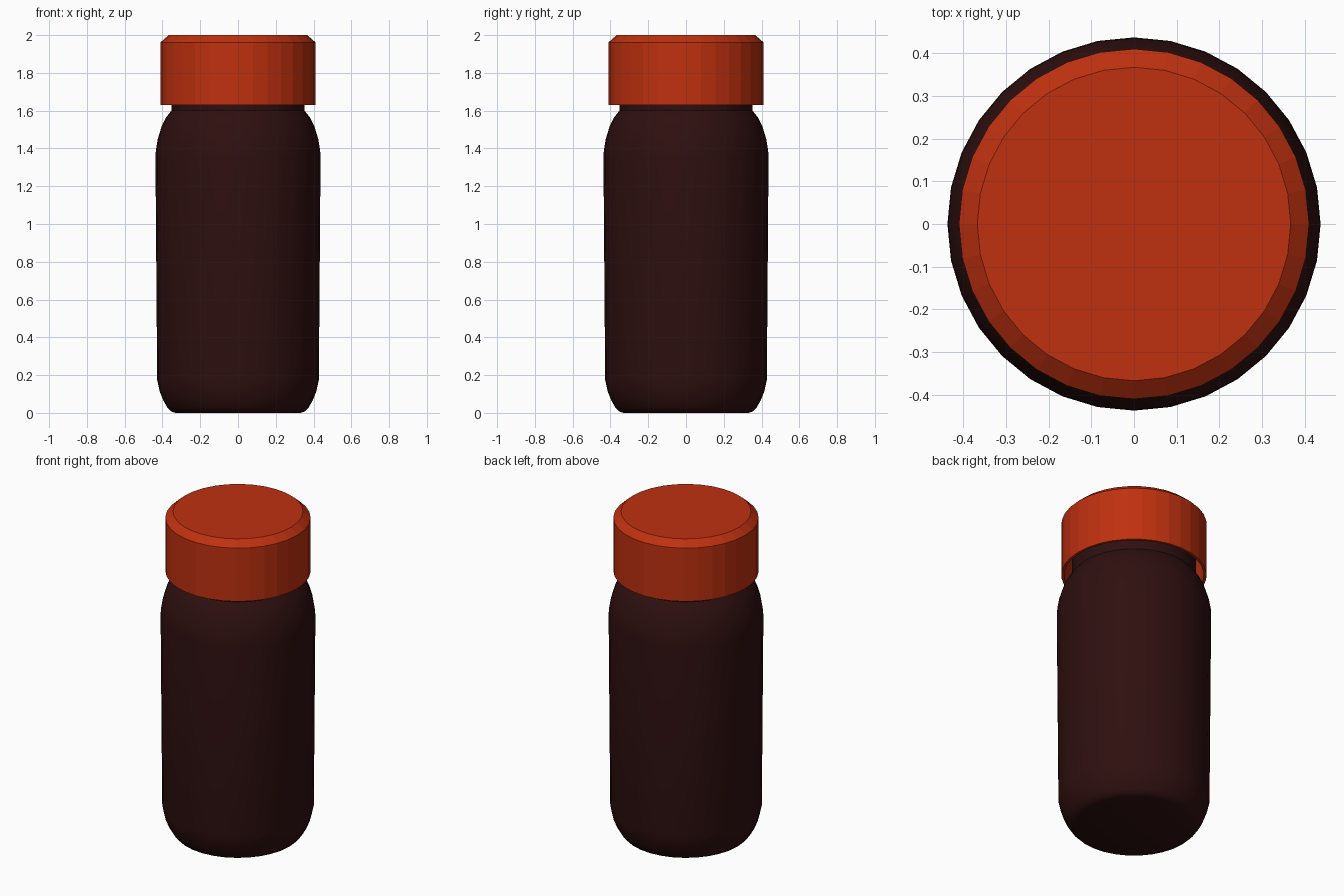
import bpy
import math

SIDES = 32

cube = bpy.data.objects.get("Cube")
if cube:
    bpy.data.objects.remove(cube, do_unlink=True)


def make_material(name, rgb):
    mat = bpy.data.materials.new(name)
    mat.use_nodes = True
    mat.diffuse_color = (*rgb, 1)
    bsdf = next(n for n in mat.node_tree.nodes if n.type == 'BSDF_PRINCIPLED')
    bsdf.inputs["Base Color"].default_value = (*rgb, 1)
    return mat


def lathe(name, profile, mat):
    """Revolve (radius, height) points about z; close both ends with a disc."""
    verts, faces = [], []
    for r, z in profile:
        for i in range(SIDES):
            a = 2 * math.pi * i / SIDES
            verts.append((r * math.cos(a), r * math.sin(a), z))
    for k in range(len(profile) - 1):
        low, high = k * SIDES, (k + 1) * SIDES
        for i in range(SIDES):
            j = (i + 1) % SIDES
            faces.append((low + i, low + j, high + j, high + i))
    last = (len(profile) - 1) * SIDES
    faces.append(tuple(reversed(range(SIDES))))
    faces.append(tuple(range(last, last + SIDES)))
    mesh = bpy.data.meshes.new(name)
    mesh.from_pydata(verts, [], faces)
    mesh.materials.append(mat)
    obj = bpy.data.objects.new(name, mesh)
    bpy.context.collection.objects.link(obj)
    return obj


dark_brown = make_material("dark brown", (0.028, 0.005, 0.005))
orange_red = make_material("orange red", (0.52, 0.03, 0.005))

# Bottle: rounded foot, slightly flaring wall, round shoulder and neck
bottle = lathe("bottle", [
    (0.33, 0.0), (0.355, 0.008), (0.375, 0.03), (0.395, 0.065),
    (0.415, 0.115), (0.428, 0.175), (0.437, 1.35), (0.435, 1.39),
    (0.425, 1.45), (0.405, 1.515), (0.38, 1.565), (0.352, 1.6),
    (0.352, 1.94)], dark_brown)
bottle.data.shade_smooth()

# Screw cap: hollow underside, thin rim, faceted wall and bevelled top
cap = lathe("cap", [
    (0.395, 1.95), (0.395, 1.63), (0.41, 1.63), (0.41, 1.962),
    (0.367, 2.0)], orange_red)

# Keep the bottle smooth apart from the crease at the neck
bpy.ops.object.select_all(action='DESELECT')
bottle.select_set(True)
bpy.context.view_layer.objects.active = bottle
bpy.ops.object.shade_smooth_by_angle(angle=math.radians(35))
